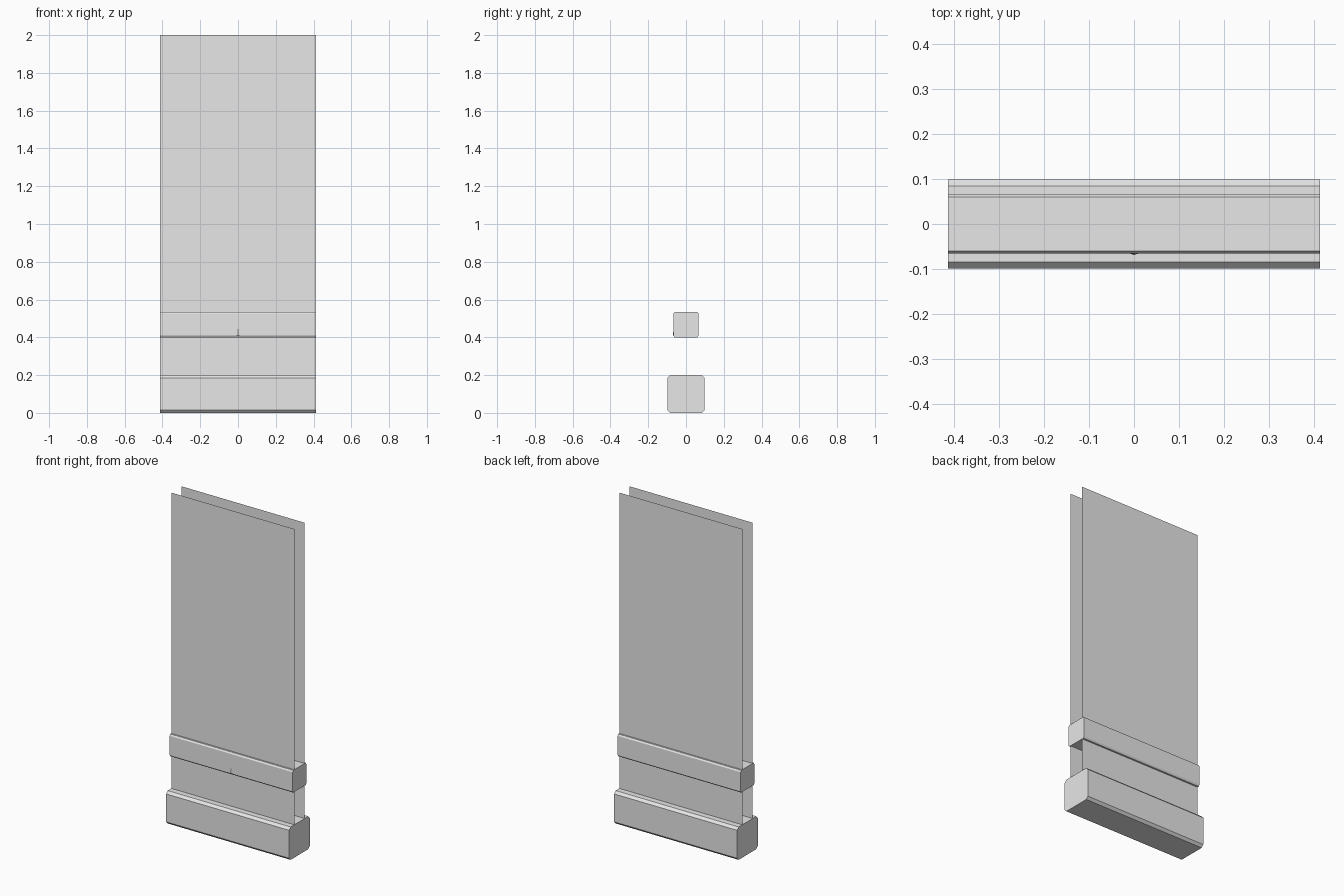
import bpy
import bmesh

cube = bpy.data.objects.get("Cube")
if cube:
    bpy.data.objects.remove(cube, do_unlink=True)

HALF_LENGTH = 0.414

grey = bpy.data.materials.new("plain_grey")
grey.use_nodes = True
grey.diffuse_color = (0.8, 0.8, 0.8, 1)
grey.node_tree.nodes["Principled BSDF"].inputs["Base Color"].default_value = (0.8, 0.8, 0.8, 1)


def finish(name, bm):
    mesh = bpy.data.meshes.new(name)
    bm.to_mesh(mesh)
    bm.free()
    mesh.materials.append(grey)
    obj = bpy.data.objects.new(name, mesh)
    bpy.context.collection.objects.link(obj)
    return obj


def chamfered_bar(name, half_depth, bottom, top, cut_y, cut_z):
    """Bar along x with its four long edges chamfered."""
    y, iy = half_depth, half_depth - cut_y
    low, high = bottom + cut_z, top - cut_z
    profile = [(-iy, bottom), (iy, bottom), (y, low), (y, high),
               (iy, top), (-iy, top), (-y, high), (-y, low)]
    bm = bmesh.new()
    face = bm.faces.new([bm.verts.new((-HALF_LENGTH, py, pz)) for py, pz in profile])
    ext = bmesh.ops.extrude_face_region(bm, geom=[face])
    verts = [v for v in ext["geom"] if isinstance(v, bmesh.types.BMVert)]
    bmesh.ops.translate(bm, vec=(2 * HALF_LENGTH, 0, 0), verts=verts)
    # extruding a lone face removes the start cap, so close any open end
    edges = [e for e in bm.edges if e.is_boundary]
    if edges:
        bmesh.ops.holes_fill(bm, edges=edges, sides=0)
    bmesh.ops.recalc_face_normals(bm, faces=bm.faces)
    return finish(name, bm)


def wall_sheet(name, y, bottom, top):
    """Single upright sheet facing away from the middle of the wall."""
    bm = bmesh.new()
    s = HALF_LENGTH if y < 0 else -HALF_LENGTH
    corners = [(-s, y, bottom), (s, y, bottom), (s, y, top), (-s, y, top)]
    bm.faces.new([bm.verts.new(c) for c in corners])
    return finish(name, bm)


# Skirting and rail
chamfered_bar("skirting", 0.099, 0.0, 0.2, 0.014, 0.015)
chamfered_bar("rail", 0.066, 0.4, 0.535, 0.006, 0.009)

# Wall sheets
wall_sheet("front_wall", -0.05, 0.1, 2.0)
wall_sheet("back_wall", 0.05, 0.1, 2.0)

# Tiny nick on the front of the rail
bm = bmesh.new()
left, right, tip, nose = [bm.verts.new(c) for c in (
    (-0.008, -0.066, 0.409), (0.008, -0.066, 0.409),
    (0, -0.066, 0.45), (0, -0.069, 0.409))]
for tri in ((left, nose, tip), (nose, right, tip), (left, right, nose)):
    bm.faces.new(tri)
finish("rail_nick", bm)
